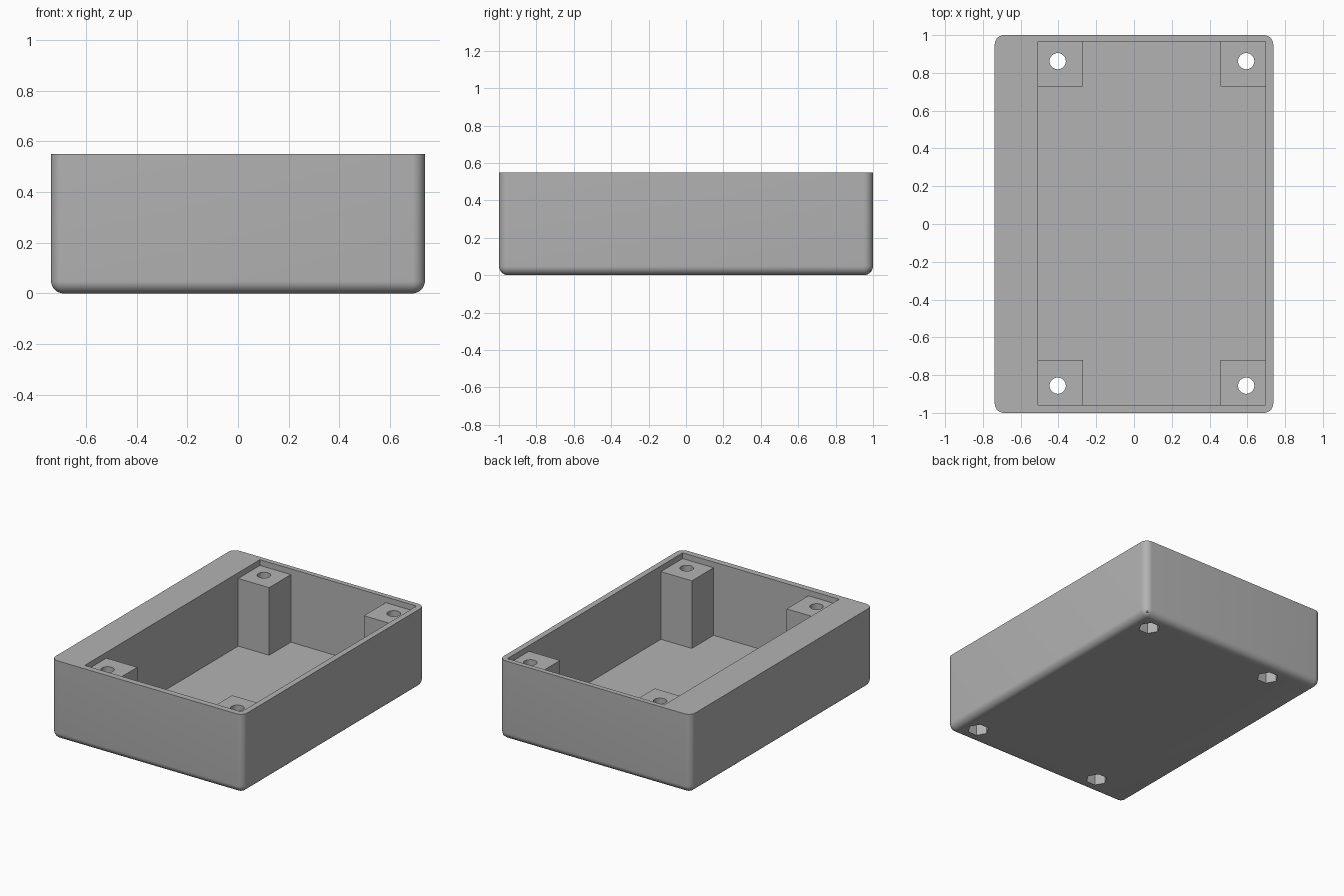
import bpy, bmesh, math
from mathutils import Matrix, Vector

cube = bpy.data.objects.get("Cube")
if cube:
    bpy.data.objects.remove(cube, do_unlink=True)

W, L, H = 1.475, 2.0, 0.55              # outer size
X0, X1, Y0, Y1 = -0.508, 0.697, -0.958, 0.966   # cavity limits
FLOOR, POST_TOP, POST = 0.04, 0.51, 0.238
OVERLAP = 0.02

grey = bpy.data.materials.new("Plain grey")
grey.use_nodes = True
colour = (0.45, 0.45, 0.45, 1)
grey.diffuse_color = colour
grey.node_tree.nodes["Principled BSDF"].inputs["Base Color"].default_value = colour


def to_object(name, bm):
    mesh = bpy.data.meshes.new(name)
    bmesh.ops.recalc_face_normals(bm, faces=bm.faces)
    bm.to_mesh(mesh)
    bm.free()
    mesh.materials.append(grey)
    obj = bpy.data.objects.new(name, mesh)
    bpy.context.collection.objects.link(obj)
    return obj


def box_bmesh(low, high):
    low, high = Vector(low), Vector(high)
    bm = bmesh.new()
    matrix = Matrix.Translation((low + high) / 2) @ Matrix.Diagonal((*(high - low), 1))
    bmesh.ops.create_cube(bm, size=1, matrix=matrix)
    return bm


def prism(name, x, y, low, high, radius, sides):
    bm = bmesh.new()
    bmesh.ops.create_cone(bm, cap_ends=True, segments=sides, radius1=radius, radius2=radius,
                          depth=high - low, matrix=Matrix.Translation((x, y, (low + high) / 2))
                          @ Matrix.Rotation(math.pi / 2, 4, "Z"))
    return to_object(name, bm)


def combine(target, tool, operation):
    bpy.context.view_layer.objects.active = target
    mod = target.modifiers.new("Combine", "BOOLEAN")
    mod.operation, mod.object, mod.solver = operation, tool, "EXACT"
    bpy.ops.object.modifier_apply(modifier=mod.name)
    bpy.data.objects.remove(tool, do_unlink=True)


# Outer shell: every edge rounded except around the open top
bm = box_bmesh((-W / 2, -L / 2, 0), (W / 2, L / 2, H))
round_edges = [e for e in bm.edges if min(v.co.z for v in e.verts) < H / 2]
bmesh.ops.bevel(bm, geom=round_edges, offset=0.05, segments=8, profile=0.5, affect="EDGES")
case = to_object("enclosure_case", bm)

# Off-centre cavity leaves one thick side wall
combine(case, to_object("cavity", box_bmesh((X0, Y0, FLOOR), (X1, Y1, H + 0.1))), "DIFFERENCE")

# Corner posts, sunk a little into the walls and floor
for xs in ((X0 - OVERLAP, X0 + POST), (X1 - POST, X1 + OVERLAP)):
    for ys in ((Y0 - OVERLAP, Y0 + POST), (Y1 - POST, Y1 + OVERLAP)):
        post = box_bmesh((xs[0], ys[0], FLOOR - OVERLAP), (xs[1], ys[1], POST_TOP))
        combine(case, to_object("corner_post", post), "UNION")

# Screw holes through the posts, with hexagonal nut pockets underneath
for x in (-0.404, 0.594):
    for y in (-0.856, 0.862):
        combine(case, prism("screw_hole", x, y, -0.1, H + 0.1, 0.043, 32), "DIFFERENCE")
        combine(case, prism("nut_pocket", x, y, -0.1, 0.12, 0.07, 6), "DIFFERENCE")

bpy.ops.object.select_all(action="DESELECT")
case.select_set(True)
bpy.context.view_layer.objects.active = case
bpy.ops.object.shade_smooth_by_angle(angle=math.radians(30))
